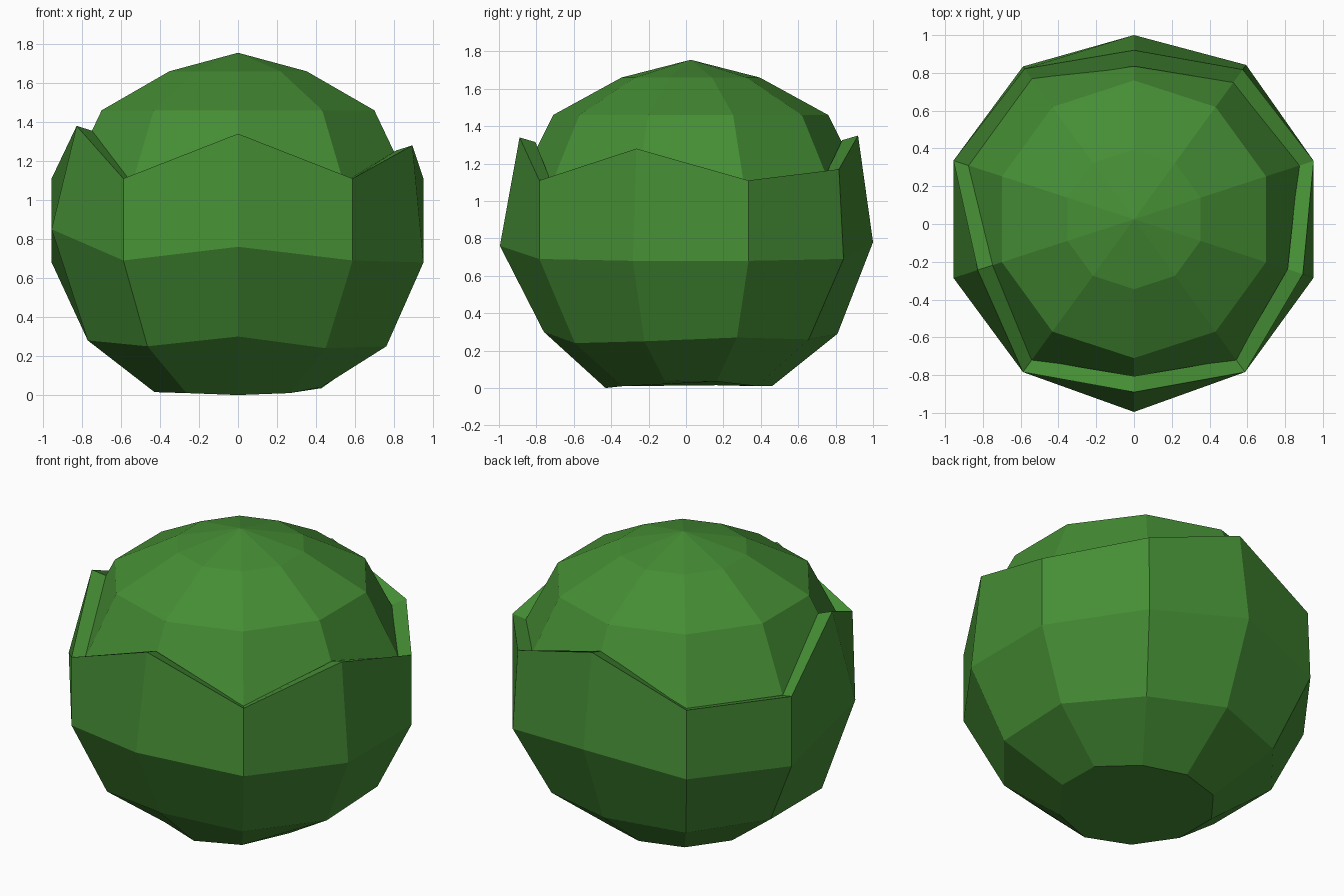
import bpy, bmesh, math

if "Cube" in bpy.data.objects:
    bpy.data.objects.remove(bpy.data.objects["Cube"])

N = 10          # sides
CY = 0.025      # rings sit slightly off centre in y

green = bpy.data.materials.new("leaf green")
green.diffuse_color = (0.06, 0.27, 0.035, 1)
green.use_nodes = True
green.node_tree.nodes["Principled BSDF"].inputs["Base Color"].default_value = green.diffuse_color


def spread(v):
    return [v] * N if isinstance(v, (int, float)) else v


def ring(bm, radii, heights):
    """Ten vertices starting at the front and turning towards +x."""
    verts = []
    for k, (r, z) in enumerate(zip(spread(radii), spread(heights))):
        a = math.radians(36 * k)
        verts.append(bm.verts.new((r * math.sin(a), CY - r * math.cos(a), z)))
    return verts


def bridge(bm, a, b):
    for k in range(N):
        j = (k + 1) % N
        bm.faces.new((a[k], a[j], b[j], b[k]))


def finish(bm, name):
    bmesh.ops.recalc_face_normals(bm, faces=bm.faces)
    me = bpy.data.meshes.new(name)
    bm.to_mesh(me)
    bm.free()
    me.materials.append(green)
    ob = bpy.data.objects.new(name, me)
    bpy.context.collection.objects.link(ob)


# Outer leaves: faceted bowl with a zigzag, thick rim
rim_r = [.915, 1.0, .94, 1.0, .98, .895, .985, 1.005, .87, 1.0]
rim_z = [1.34, 1.11, 1.28, 1.11, 1.17, 1.35, 1.11, 1.11, 1.38, 1.11]
bm = bmesh.new()
rings = [
    ring(bm, [.455, .45, .45, .45, .44, .435, .44, .45, .45, .45],
         [0, .01, .04, .035, .01, .01, .01, .015, .015, .01]),
    ring(bm, [.785, .765, .80, .80, .78, .785, .785, .81, .81, .79],
         [.30, .24, .25, .27, .26, .29, .26, .28, .28, .25]),
    ring(bm, [1.02, 1, 1, 1, 1.01, .975, 1, 1.005, 1.005, 1],
         [.76, .69, .68, .68, .69, .78, .69, .68, .85, .69]),
    ring(bm, rim_r, rim_z),
    ring(bm, [r - .085 for r in rim_r], [z - .025 for z in rim_z]),
]
bm.faces.new(rings[0])
for lower, upper in zip(rings, rings[1:]):
    bridge(bm, lower, upper)
finish(bm, "outer_leaves")

# Inner head: ten-sided dome that fills the leaves
bm = bmesh.new()
rings = [ring(bm, r, z) for r, z in ((.93, 1.0), (.92, 1.09), (.735, 1.46), (.37, 1.66))]
for lower, upper in zip(rings, rings[1:]):
    bridge(bm, lower, upper)
apex = bm.verts.new((0, CY, 1.755))
for k in range(N):
    bm.faces.new((rings[-1][k], rings[-1][(k + 1) % N], apex))
bm.faces.new(rings[0])
finish(bm, "inner_head")
